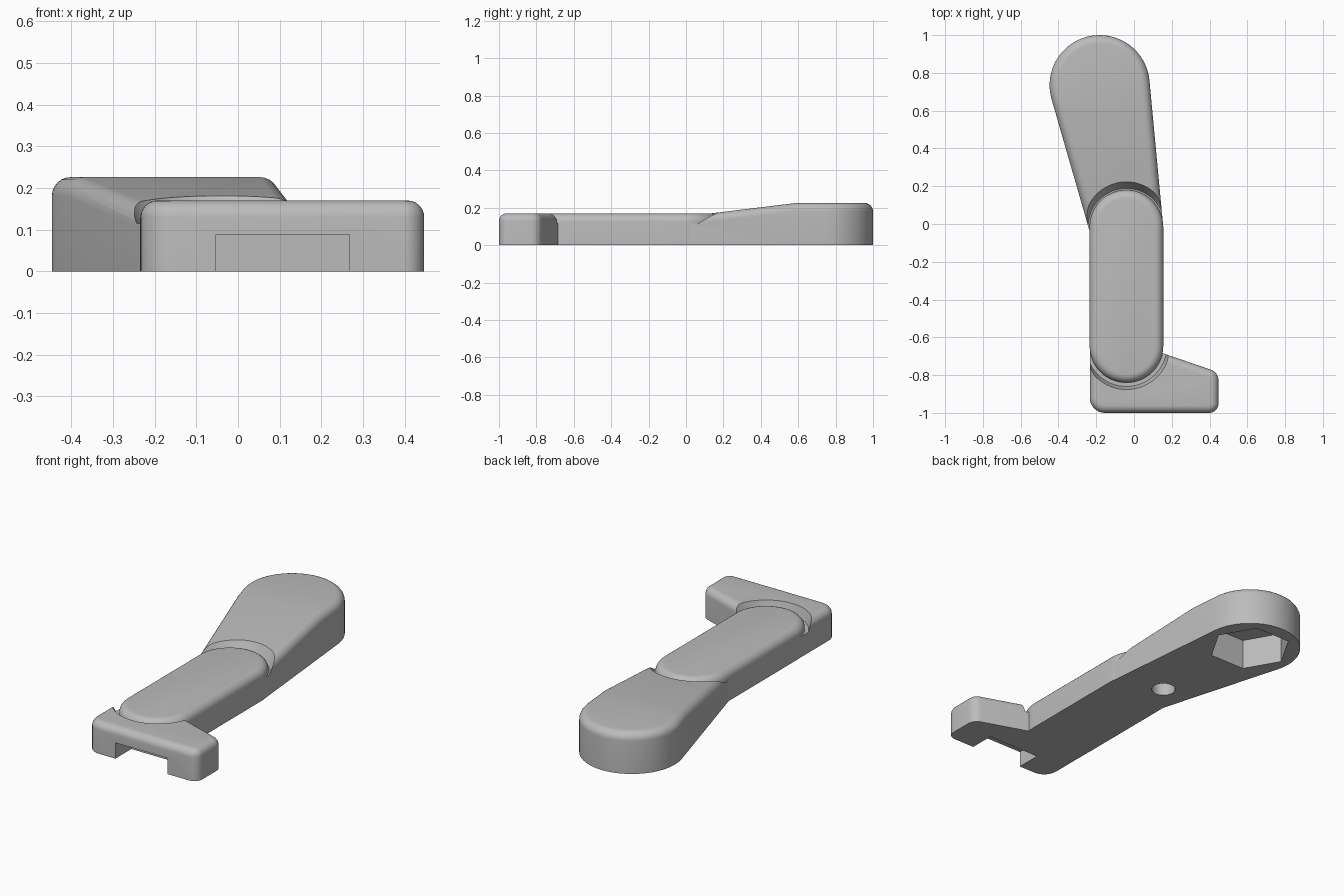
import bpy, bmesh, math
from mathutils import Vector

if "Cube" in bpy.data.objects:
    bpy.data.objects.remove(bpy.data.objects["Cube"])

grey = bpy.data.materials.new("plain grey")
grey.diffuse_color = (0.5, 0.5, 0.5, 1)
grey.use_nodes = True
grey.node_tree.nodes["Principled BSDF"].inputs["Base Color"].default_value = grey.diffuse_color


def hull_outline(c1, r1, c2, r2, n=32):
    """Outline of two circles joined by their common tangents (c1 lower, c2 upper)."""
    d = Vector(c2) - Vector(c1)
    axis = math.atan2(d.y, d.x)
    half = math.acos((r1 - r2) / d.length)
    pts = []
    for c, r, a0, a1 in ((c2, r2, axis - half, axis + half),
                         (c1, r1, axis + half, axis - half + 2 * math.pi)):
        for i in range(n + 1):
            a = a0 + (a1 - a0) * i / n
            pts.append((c[0] + r * math.cos(a), c[1] + r * math.sin(a)))
    return pts


def rounded_outline(corners, n=8):
    """Polygon outline; each corner is (x, y, radius)."""
    pts = []
    for i, (x, y, r) in enumerate(corners):
        p = Vector((x, y))
        if r == 0:
            pts.append((x, y))
            continue
        u = (Vector(corners[i - 1][:2]) - p).normalized()
        v = (Vector(corners[(i + 1) % len(corners)][:2]) - p).normalized()
        half = u.angle(v) / 2
        c = p + (u + v).normalized() * (r / math.sin(half))
        s = p + u * (r / math.tan(half)) - c
        e = p + v * (r / math.tan(half)) - c
        a0 = math.atan2(s.y, s.x)
        da = (math.atan2(e.y, e.x) - a0 + math.pi) % (2 * math.pi) - math.pi
        for k in range(n + 1):
            a = a0 + da * k / n
            pts.append((c.x + r * math.cos(a), c.y + r * math.sin(a)))
    return pts


def slab(name, outline, height, fillet, slope_from=None, slope=0):
    """Extruded outline with a rounded top rim and optional sloping front part."""
    bm = bmesh.new()
    base = bm.faces.new([bm.verts.new((x, y, 0)) for x, y in outline])
    top = bmesh.ops.extrude_face_region(bm, geom=[base])["geom"]
    bmesh.ops.translate(bm, vec=(0, 0, height),
                        verts=[g for g in top if isinstance(g, bmesh.types.BMVert)])
    rim = [e for e in bm.edges if all(v.co.z > height - 1e-5 for v in e.verts)]
    bmesh.ops.bevel(bm, geom=rim, offset=fillet, segments=6, profile=0.5,
                    affect='EDGES', clamp_overlap=False)
    if slope_from is not None:
        bmesh.ops.bisect_plane(bm, geom=bm.verts[:] + bm.edges[:] + bm.faces[:],
                               plane_co=(0, slope_from, 0), plane_no=(0, 1, 0))
        for v in bm.verts:
            if v.co.z > 0.1 and v.co.y < slope_from:
                v.co.z -= (slope_from - v.co.y) * slope
    bmesh.ops.recalc_face_normals(bm, faces=bm.faces)
    me = bpy.data.meshes.new(name)
    bm.to_mesh(me)
    bm.free()
    me.materials.append(grey)
    ob = bpy.data.objects.new(name, me)
    bpy.context.collection.objects.link(ob)
    return ob


def cone(x, y, z0, z1, r0, r1, sides):
    bpy.ops.mesh.primitive_cone_add(vertices=sides, radius1=r0, radius2=r1,
                                    depth=z1 - z0, location=(x, y, (z0 + z1) / 2))
    ob = bpy.context.object
    ob.data.materials.append(grey)
    return ob


def box(lo, hi):
    bpy.ops.mesh.primitive_cube_add(size=1, location=[(a + b) / 2 for a, b in zip(lo, hi)])
    ob = bpy.context.object
    ob.scale = [b - a for a, b in zip(lo, hi)]
    ob.data.materials.append(grey)
    return ob


def cut(ob, cutter):
    mod = ob.modifiers.new("cut", 'BOOLEAN')
    mod.operation, mod.solver, mod.object = 'DIFFERENCE', 'EXACT', cutter
    bpy.ops.object.select_all(action='DESELECT')
    bpy.context.view_layer.objects.active = ob
    ob.select_set(True)
    bpy.ops.object.modifier_apply(modifier=mod.name)
    bpy.data.objects.remove(cutter)


AX, Y_LOW, Y_HIGH, R = -0.04, -0.645, -0.015, 0.195   # arm end centres and radius
HX, HY, HR = -0.182, 0.735, 0.265                     # round head of the handle

# Central arm
arm = slab("arm", hull_outline((AX, Y_LOW), R, (AX, Y_HIGH), R), 0.17, 0.045)

# Tapered handle with sloping top
handle = slab("handle", hull_outline((AX, Y_HIGH), R - 0.001, (HX, HY), HR),
              0.226, 0.045, slope_from=0.59, slope=0.122)

# Foot with one slanted side
foot = slab("foot", rounded_outline([
    (-0.234, -1, 0.08), (0.447, -1, 0.05), (0.447, -0.785, 0.06),
    (0.155, -0.685, 0), (AX, -0.62, 0), (-0.234, -0.66, 0)]), 0.17, 0.04)

# Grooves around both arm ends
cut(handle, cone(AX, Y_HIGH, 0.115, 0.25, 0.203, 0.275, 64))
cut(foot, cone(AX, Y_LOW, 0.115, 0.25, 0.215, 0.255, 64))

# Hexagonal pocket under the head
hexagon = cone(HX, HY, -0.1, 0.17, 0.215, 0.215, 6)
hexagon.rotation_euler.z = math.radians(30)
cut(handle, hexagon)

# Small round hole under the joint
for part in (handle, arm):
    cut(part, cone(-0.11, 0.11, -0.1, 0.09, 0.062, 0.062, 32))

# Notch in the front of the foot
cut(foot, box((-0.053, -1.1, -0.1), (0.268, -0.86, 0.088)))

for ob in (arm, handle, foot):
    bpy.ops.object.select_all(action='DESELECT')
    bpy.context.view_layer.objects.active = ob
    ob.select_set(True)
    bpy.ops.object.shade_smooth_by_angle(angle=math.radians(30))
